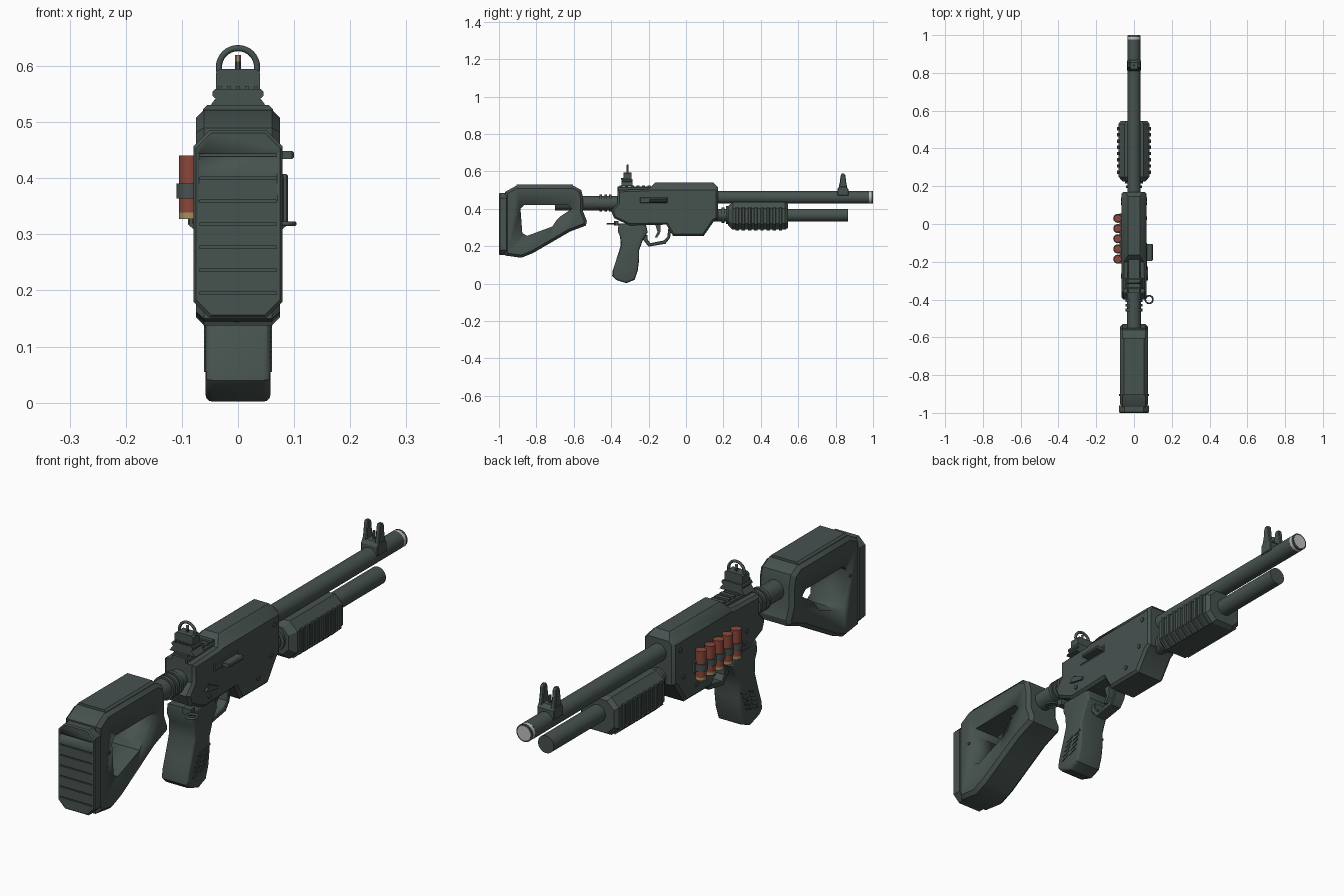
import bpy, bmesh, math
from mathutils import Vector

if "Cube" in bpy.data.objects:
    bpy.data.objects.remove(bpy.data.objects["Cube"])


def mat(name, rgb):
    m = bpy.data.materials.new(name)
    m.diffuse_color = (*rgb, 1)
    m.use_nodes = True
    m.node_tree.nodes["Principled BSDF"].inputs["Base Color"].default_value = m.diffuse_color
    return m


GREEN = mat("dark_green_grey", (0.062, 0.085, 0.078))
RED = mat("shell_red", (0.26, 0.062, 0.042))
BRASS = mat("brass", (0.38, 0.27, 0.12))
LIGHT = mat("light_grey", (0.55, 0.52, 0.52))


def finish(name, bm, m=GREEN, angle=30):
    bmesh.ops.recalc_face_normals(bm, faces=bm.faces[:])
    me = bpy.data.meshes.new(name)
    bm.to_mesh(me)
    bm.free()
    me.materials.append(m)
    ob = bpy.data.objects.new(name, me)
    bpy.context.collection.objects.link(ob)
    bpy.ops.object.select_all(action='DESELECT')
    ob.select_set(True)
    bpy.context.view_layer.objects.active = ob
    bpy.ops.object.shade_smooth_by_angle(angle=math.radians(angle))
    return ob


def prof(name, pts, hw, x=0, bevel=0, segs=1, taper=None, m=GREEN):
    """Side (y, z) outline extruded along x, rim edges bevelled."""
    bm = bmesh.new()
    f = bm.faces.new([bm.verts.new((x - hw, y, z)) for y, z in pts])
    r = bmesh.ops.extrude_face_region(bm, geom=[f])
    top = [v for v in r['geom'] if isinstance(v, bmesh.types.BMVert)]
    bmesh.ops.translate(bm, verts=top, vec=(2 * hw, 0, 0))
    bmesh.ops.recalc_face_normals(bm, faces=bm.faces[:])
    if bevel:
        rim = [e for e in bm.edges if abs(e.verts[0].co.x - e.verts[1].co.x) < 1e-5]
        bmesh.ops.bevel(bm, geom=rim, offset=bevel, segments=segs, profile=0.5, affect='EDGES')
    if taper:
        z0, z1, k = taper
        bmesh.ops.bisect_plane(bm, geom=bm.verts[:] + bm.edges[:] + bm.faces[:],
                               plane_co=(0, 0, z0), plane_no=(0, 0, 1))
        for v in bm.verts:
            if v.co.z > z0:
                v.co.x *= 1 - k * (v.co.z - z0) / (z1 - z0)
    return finish(name, bm, m)


def box(name, xs, ys, zs, bevel=0, m=GREEN):
    y0, y1 = ys
    z0, z1 = zs
    return prof(name, [(y0, z0), (y1, z0), (y1, z1), (y0, z1)],
                (xs[1] - xs[0]) / 2, (xs[0] + xs[1]) / 2, bevel, m=m)


def cyl(name, r, a, b, m=GREEN, sides=32):
    a, b = Vector(a), Vector(b)
    bm = bmesh.new()
    bmesh.ops.create_cone(bm, cap_ends=True, segments=sides, radius1=r, radius2=r, depth=(b - a).length)
    bm.transform((b - a).to_track_quat('Z', 'Y').to_matrix().to_4x4())
    bmesh.ops.translate(bm, verts=bm.verts[:], vec=(a + b) / 2)
    return finish(name, bm, m)


def loft(name, sections, m=GREEN):
    """Rings of equal point count joined in order and capped."""
    bm = bmesh.new()
    rings = [[bm.verts.new(p) for p in s] for s in sections]
    n = len(rings[0])
    for a, b in zip(rings, rings[1:]):
        for i in range(n):
            bm.faces.new((a[i], a[(i + 1) % n], b[(i + 1) % n], b[i]))
    bm.faces.new(rings[0])
    bm.faces.new(rings[-1])
    return finish(name, bm, m)


def octagon(y, hx, z0, z1, c):
    return [(-hx + c, y, z0), (hx - c, y, z0), (hx, y, z0 + c), (hx, y, z1 - c),
            (hx - c, y, z1), (-hx + c, y, z1), (-hx, y, z1 - c), (-hx, y, z0 + c)]


def ring(name, loc, R, r, axis):
    bpy.ops.mesh.primitive_torus_add(location=loc, major_radius=R, minor_radius=r,
                                     major_segments=32, minor_segments=10,
                                     rotation=(math.pi / 2 if axis == 'Y' else 0, 0, 0))
    ob = bpy.context.object
    ob.name = name
    ob.data.materials.append(GREEN)
    bpy.ops.object.shade_smooth()


def cut(ob, cutter):
    mod = ob.modifiers.new("cut", 'BOOLEAN')
    mod.operation, mod.solver, mod.object = 'DIFFERENCE', 'EXACT', cutter
    bpy.context.view_layer.objects.active = ob
    bpy.ops.object.modifier_apply(modifier="cut")
    bpy.data.objects.remove(cutter)


# Stock with open frame
stock = prof("stock", [(-.968, .49), (-.91, .522), (-.60, .522), (-.56, .50), (-.55, .46), (-.55, .385),
                       (-.53, .335), (-.535, .31), (-.62, .278), (-.72, .22), (-.82, .162), (-.88, .138),
                       (-.968, .15)], .075, bevel=.014)
cut(stock, prof("stock_hole", [(-.885, .40), (-.865, .42), (-.63, .42), (-.61, .40), (-.67, .36), (-.695, .335),
                               (-.715, .305), (-.85, .255), (-.875, .27)], .2))
loft("cheek_rest", [octagon(y, .062, .50, .531, .008) for y in (-.905, -.605)])
for s in (-1, 1):
    cyl("stock_pin", .006, (s * .07, -.905, .37), (s * .079, -.905, .37), sides=12)

# Butt pad with horizontal grooves
pad = loft("butt_pad", [octagon(-.96, .079, .152, .485, .028), octagon(-.995, .079, .152, .485, .028),
                        octagon(-1, .075, .156, .481, .028)])
for i in range(7):
    z = .195 + i * .041
    cut(pad, box("groove", (-.069, .069), (-1.02, -.994), (z - .002, z + .002)))

# Buffer tube and collars
cyl("buffer_tube", .038, (0, -.70, .43), (0, -.36, .43))
for y in (-.455, -.43, -.405):
    cyl("buffer_collar", .045, (0, y - .007, .43), (0, y + .007, .43))

# Receiver
prof("receiver", [(-.365, .50), (-.20, .505), (-.165, .54), (.145, .54), (.17, .515), (.17, .345), (.15, .335),
                  (.095, .255), (-.07, .255), (-.105, .315), (-.30, .31), (-.385, .35), (-.40, .39),
                  (-.365, .43)], .066, bevel=.01, taper=(.50, .54, .45))
box("top_rail", (-.034, .034), (-.365, -.17), (.49, .518), .005)
for i in range(6):
    y = -.355 + i * .03
    box("rail_tooth", (-.03, .03), (y, y + .016), (.515, .525))
box("ejection_cover", (.06, .069), (-.245, -.10), (.43, .46), .003)
box("charging_handle", (.06, .10), (-.195, -.105), (.434, .449), .004)
for s in (-1, 1):
    for y, z in ((-.28, .39), (-.27, .345), (.11, .36), (.03, .30), (.13, .47)):
        cyl("receiver_pin", .009, (s * .06, y, z), (s * .07, y, z), sides=16)
prof("selector", [(-.30, .375), (-.28, .395), (-.225, .37), (-.23, .36), (-.28, .37)], .006, .068)
ring("sling_ring", (.08, -.40, .319), .02, .0045, 'Z')
box("sling_mount", (.03, .066), (-.385, -.36), (.31, .335))

# Grip with raised texture bars
prof("grip", [(-.36, .32), (-.215, .32), (-.205, .275), (-.23, .235), (-.25, .18), (-.25, .13), (-.258, .07),
              (-.275, .02), (-.32, .002), (-.375, .02), (-.395, .04), (-.392, .07), (-.372, .13), (-.35, .20),
              (-.352, .25), (-.365, .28)], .058, bevel=.012, segs=3)
for s in (-1, 1):
    for i in range(5):
        for j in range(2):
            y, z = -.362 + j * .045 + i * .007, .055 + i * .018 + j * .01
            prof("grip_bar", [(y, z), (y + .032, z + .012), (y + .032, z + .019), (y, z + .007)], .003, s * .058)

# Trigger and guard
prof("trigger_guard", [(-.23, .235), (-.20, .198), (-.11, .213), (-.085, .245), (-.075, .315), (-.092, .315),
                       (-.10, .25), (-.12, .23), (-.19, .216), (-.205, .235), (-.205, .26), (-.225, .26)],
     .025, bevel=.003)
prof("trigger", [(-.165, .32), (-.135, .32), (-.138, .27), (-.155, .245), (-.168, .245), (-.152, .275)], .012)

# Barrel, muzzle and magazine tube
cyl("barrel", .034, (0, .15, .461), (0, .978, .461))
cyl("muzzle_band", .0335, (0, .978, .461), (0, .991, .461), LIGHT)
cyl("muzzle_rim", .034, (0, .991, .461), (0, .999, .461))
cyl("muzzle_face", .028, (0, .995, .461), (0, 1, .461), LIGHT)
cyl("magazine_tube", .034, (0, .15, .366), (0, .865, .366))
cyl("tube_collar", .042, (0, .19, .366), (0, .205, .366))
cyl("tube_collar_wide", .048, (0, .215, .366), (0, .24, .366))

# Pump fore-end with vertical ribs
loft("pump", [octagon(.225, .06, .31, .415, .025), octagon(.25, .082, .288, .435, .033),
              octagon(.53, .082, .288, .435, .033), octagon(.546, .07, .298, .425, .03)])
for s in (-1, 1):
    for i in range(8):
        y = .265 + i * .033
        prof("pump_rib", [(y, .315), (y + .018, .315), (y + .018, .408), (y, .408)], .006, s * .083, bevel=.003)
        loft("pump_lower_rib", [[(s * .082, yy, .32), (s * .089, yy, .318), (s * .052, yy, .284),
                                 (s * .047, yy, .292)] for yy in (y, y + .018)])

# Shell carrier on the left side with five shells
box("shell_carrier", (-.078, -.06), (-.21, .055), (.355, .40), .003)
for i in range(5):
    y = .03 - i * .054
    cyl("shell_case", .0195, (-.086, y, .339), (-.086, y, .441), RED, 20)
    cyl("shell_base", .0195, (-.086, y, .327), (-.086, y, .339), BRASS, 20)
    cyl("shell_clip", .024, (-.086, y, .364), (-.086, y, .391), GREEN, 20)

# Rear ring sight
loft("rear_sight_foot", [[(x, y, z) for x, z in ((-.055, .522), (.055, .522), (.038, .545), (-.038, .545))]
                         for y in (-.345, -.285)])
loft("rear_sight_base", [octagon(y, .045, .543, .559, .004) for y in (-.345, -.285)])
loft("rear_sight_block", [[(x, y, z) for x, z in ((-.039, .557), (.039, .557), (.039, .588), (.032, .595),
                                                  (-.032, .595), (-.039, .588))] for y in (-.335, -.292)])
ring("rear_sight_ring", (0, -.312, .598), .034, .0055, 'Y')
cyl("rear_sight_post", .005, (0, -.312, .59), (0, -.312, .608), sides=12)
cyl("rear_sight_bead", .005, (0, -.312, .608), (0, -.312, .62), BRASS, 12)
for i in range(5):
    cyl("rear_sight_screw", .004, (-.032 + i * .016, -.348, .561), (-.032 + i * .016, -.33, .561), sides=10)

# Front sight with two ears
prof("front_sight_base", [(.81, .47), (.868, .47), (.868, .505), (.855, .52), (.82, .52), (.81, .505)],
     .037, bevel=.003)
for s in (-1, 1):
    prof("front_sight_ear", [(.813, .50), (.865, .50), (.856, .545), (.852, .58), (.845, .588), (.832, .588),
                             (.826, .575), (.823, .545)], .0085, s * .027, bevel=.003)
cyl("front_sight_post", .005, (0, .84, .51), (0, .84, .55), sides=12)
